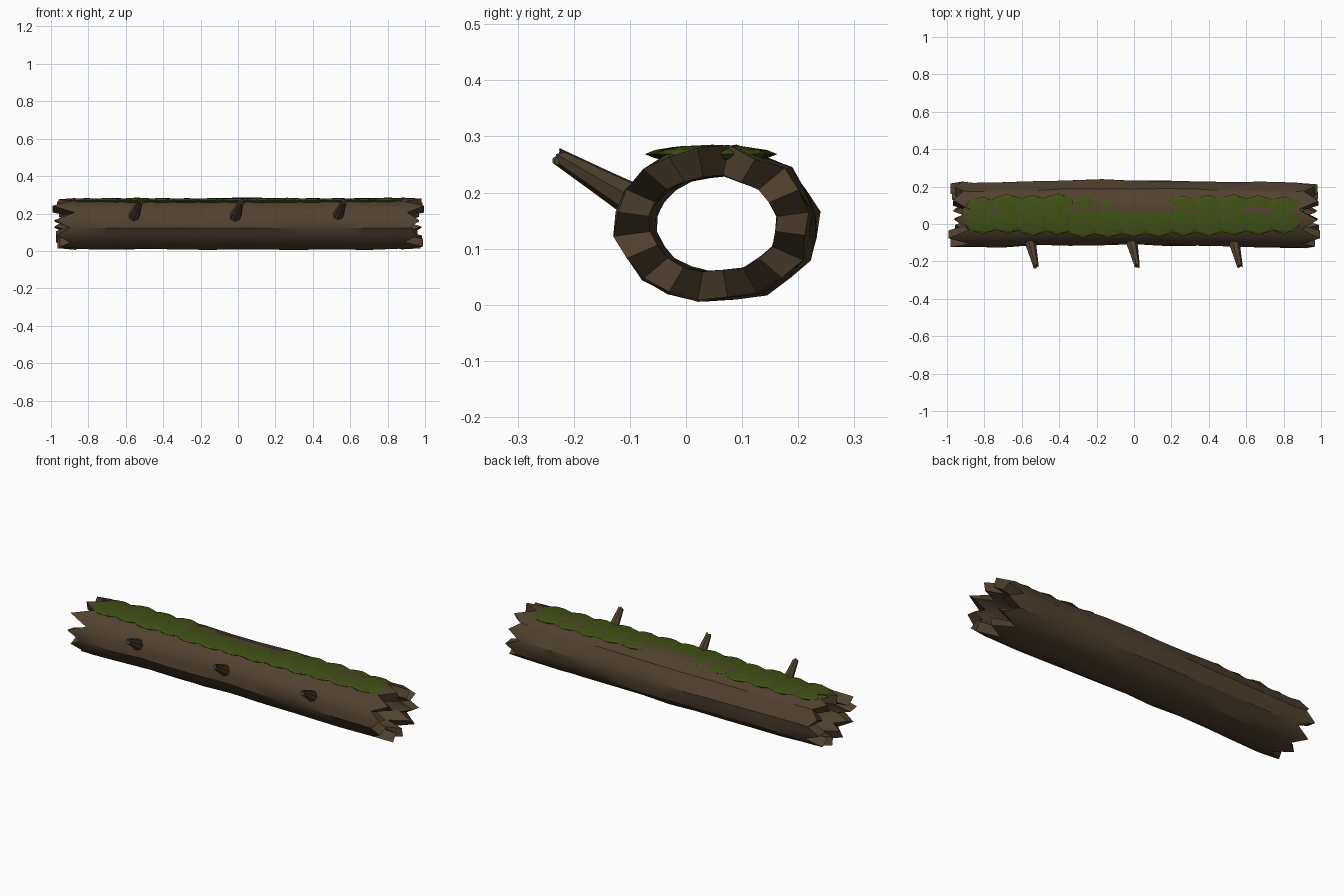
import bpy, bmesh, math, random
from mathutils import Vector, Matrix

if "Cube" in bpy.data.objects:
    bpy.data.objects.remove(bpy.data.objects["Cube"])

random.seed(7)


def material(name, rgb):
    m = bpy.data.materials.new(name)
    m.diffuse_color = (*rgb, 1)
    m.use_nodes = True
    m.node_tree.nodes["Principled BSDF"].inputs["Base Color"].default_value = m.diffuse_color
    return m


BARK = material("bark brown", (0.082, 0.054, 0.029))
MOSS = material("moss green", (0.052, 0.080, 0.007))


def finish(bm, name, mat, smooth_angle=None):
    bmesh.ops.recalc_face_normals(bm, faces=bm.faces)
    me = bpy.data.meshes.new(name)
    bm.to_mesh(me)
    bm.free()
    ob = bpy.data.objects.new(name, me)
    bpy.context.collection.objects.link(ob)
    me.materials.append(mat)
    if smooth_angle:
        bpy.ops.object.select_all(action='DESELECT')
        bpy.context.view_layer.objects.active = ob
        ob.select_set(True)
        bpy.ops.object.shade_smooth_by_angle(angle=math.radians(smooth_angle))
    return ob


def loft(bm, rings, closed):
    pairs = list(zip(rings, rings[1:]))
    if closed:
        pairs.append((rings[-1], rings[0]))
    for a, b in pairs:
        n = len(a)
        for i in range(n):
            bm.faces.new((a[i], a[(i + 1) % n], b[(i + 1) % n], b[i]))


# Hollow trunk: ridged outer shell, splintered ends, inner bore
SIDES, STEPS = 20, 10
ridge = [random.uniform(-0.01, 0.03) - 0.035 * (i % 2) for i in range(SIDES)]


def tooth(i):
    return random.uniform(0.955, 1.0) if i % 2 else random.uniform(0.865, 0.92)


ends = {s: [tooth(i) for i in range(SIDES)] for s in (-1, 1)}


def trunk_ring(bm, t, ry, rz, rough):
    ring = []
    for i in range(SIDES):
        a = math.tau * (i + 0.5) / SIDES
        side = -1 if t < 0 else 1
        x = t * (ends[side][i] if abs(t) > 0.99 else 0.86 / 0.8)
        cy = 0.055 + 0.007 * math.sin(3.2 * x + 1.8)
        k = 1 + rough * (ridge[i] + random.uniform(-0.03, 0.03))
        ring.append(bm.verts.new((x, cy + ry * k * math.cos(a),
                                  0.144 + rz * k * math.sin(a))))
    return ring


bm = bmesh.new()
stations = [-1] + [-0.8 + 1.6 * j / STEPS for j in range(STEPS + 1)] + [1]
outer = [trunk_ring(bm, t, 0.176, 0.138, 1) for t in stations]
inner = [trunk_ring(bm, t, 0.116, 0.087, 0.8) for t in reversed(stations)]
loft(bm, outer + inner, True)
finish(bm, "hollow_trunk", BARK, 30)


# Broken branch stubs on the front
def branch_stub(name, base, tip):
    base, tip = Vector(base), Vector(tip)
    axis = tip - base
    q = axis.to_track_quat('Z', 'Y')
    bm = bmesh.new()
    rings = []
    for t, r in ((0, 0.034), (0.5, 0.024), (1, 0.015)):
        ring = []
        for i in range(7):
            a = math.tau * i / 7
            jag = random.uniform(-0.012, 0.008) if t == 1 else 0
            p = Vector((r * math.cos(a), r * math.sin(a), t * axis.length + jag))
            ring.append(bm.verts.new(base + q @ p))
        rings.append(ring)
    loft(bm, rings, False)
    bm.faces.new(rings[0])
    centre = bm.verts.new(tip - axis.normalized() * 0.012)
    for i in range(7):
        bm.faces.new((rings[-1][i], rings[-1][(i + 1) % 7], centre))
    finish(bm, name, BARK, 35)


for n, x in (("left", -0.56), ("middle", -0.018), ("right", 0.53)):
    branch_stub(n + "_branch_stub", (x, -0.075, 0.175), (x + 0.036, -0.229, 0.265))

# Moss strip: overlapping flattened clumps along the top
bm = bmesh.new()
CLUMPS = 13
for j in range(CLUMPS):
    x = -0.81 + 1.61 * j / (CLUMPS - 1)
    y = 0.05 - 0.024 * math.exp(-(x / 0.3) ** 2) + random.uniform(-0.006, 0.006)
    w = 0.112 - 0.03 * abs(x) ** 4 - 0.022 * math.exp(-(x / 0.2) ** 2)
    place = (Matrix.Translation((x, y, 0.2685)) @
             Matrix.Diagonal((0.115, w, random.uniform(0.013, 0.017), 1)))
    bmesh.ops.create_icosphere(bm, subdivisions=2, radius=1, matrix=place)
finish(bm, "moss_strip", MOSS)
